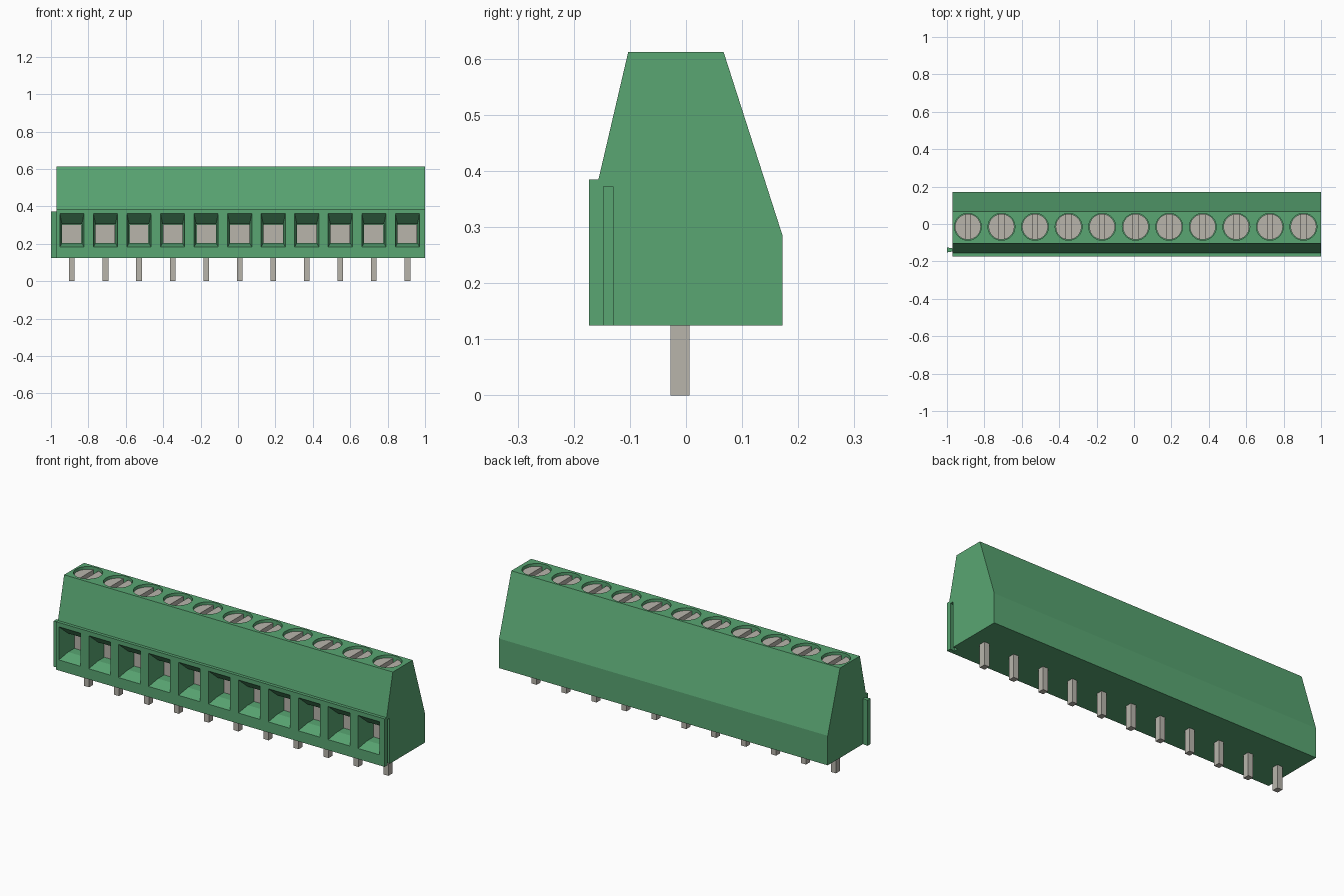
import bpy, bmesh
from mathutils import Matrix

cube = bpy.data.objects.get("Cube")
if cube:
    bpy.data.objects.remove(cube, do_unlink=True)

COUNT, PITCH, FIRST = 11, 0.1794, -0.888
CENTRES = [FIRST + i * PITCH for i in range(COUNT)]
LEFT, RIGHT, BASE = 1.0, -0.97, 0.125
SCREW_Y = -0.015


def material(name, rgb):
    m = bpy.data.materials.new(name)
    m.use_nodes = True
    m.diffuse_color = (*rgb, 1)
    m.node_tree.nodes["Principled BSDF"].inputs["Base Color"].default_value = (*rgb, 1)
    return m


GREEN = material("green plastic", (0.10, 0.38, 0.17))
METAL = material("grey metal", (0.48, 0.46, 0.41))


def finish(name, bm, mat):
    bmesh.ops.recalc_face_normals(bm, faces=bm.faces)
    mesh = bpy.data.meshes.new(name)
    bm.to_mesh(mesh)
    bm.free()
    mesh.materials.append(mat)
    ob = bpy.data.objects.new(name, mesh)
    bpy.context.collection.objects.link(ob)
    return ob


def loft(bm, a, b):
    """Closed solid between two matching loops of points."""
    va, vb = [bm.verts.new(p) for p in a], [bm.verts.new(p) for p in b]
    bm.faces.new(va)
    bm.faces.new(vb[::-1])
    for i in range(len(va)):
        j = (i + 1) % len(va)
        bm.faces.new((va[i], vb[i], vb[j], va[j]))


def box(bm, x0, x1, y0, y1, z0, z1):
    ring = [(x0, y0), (x1, y0), (x1, y1), (x0, y1)]
    loft(bm, [(x, y, z0) for x, y in ring], [(x, y, z1) for x, y in ring])


def cylinder(bm, x, y, z0, z1, radius):
    bmesh.ops.create_cone(bm, cap_ends=True, segments=32, radius1=radius, radius2=radius,
                          depth=z1 - z0, matrix=Matrix.Translation((x, y, (z0 + z1) / 2)))


def dovetail(bm, x0, x1, z0, z1):
    """Upright key, narrow at x1 and wide at x0."""
    ring = [(x0, -0.152), (x1, -0.147), (x1, -0.130), (x0, -0.125)]
    loft(bm, [(x, y, z0) for x, y in ring], [(x, y, z1) for x, y in ring])


def cut(target, bm):
    cutter = finish("cutter", bm, GREEN)
    cutter.hide_render = True
    mod = target.modifiers.new("cut", "BOOLEAN")
    mod.operation, mod.solver, mod.object = "DIFFERENCE", "EXACT", cutter
    bpy.context.view_layer.update()
    graph = bpy.context.evaluated_depsgraph_get()
    mesh = bpy.data.meshes.new_from_object(target.evaluated_get(graph))
    target.modifiers.clear()
    target.data = mesh
    bpy.data.objects.remove(cutter, do_unlink=True)


# Housing: side profile run along the length
profile = [(-0.173, BASE), (-0.173, 0.385), (-0.156, 0.385), (-0.103, 0.612),
           (0.067, 0.612), (0.172, 0.285), (0.172, BASE)]
bm = bmesh.new()
loft(bm, [(RIGHT, y, z) for y, z in profile], [(LEFT, y, z) for y, z in profile])
housing = finish("housing", bm, GREEN)

# Tapered wire entries
bm = bmesh.new()
for x in CENTRES:
    def mouth(y, half, z0, z1):
        return [(x - half, y, z0), (x + half, y, z0), (x + half, y, z1), (x - half, y, z1)]
    loft(bm, mouth(-0.18, 0.066, 0.180, 0.368), mouth(-0.11, 0.053, 0.204, 0.305))
cut(housing, bm)

bm = bmesh.new()
for x in CENTRES:
    box(bm, x - 0.053, x + 0.053, -0.115, -0.05, 0.204, 0.305)
cut(housing, bm)

# Screw wells and the joining slot in the left end
bm = bmesh.new()
for x in CENTRES:
    cylinder(bm, x, SCREW_Y, 0.55, 0.65, 0.072)
dovetail(bm, LEFT - 0.027, LEFT + 0.001, BASE - 0.01, 0.372)
cut(housing, bm)

# Joining rib on the right end
bm = bmesh.new()
dovetail(bm, -1.0, RIGHT, BASE, 0.372)
finish("joining_rib", bm, GREEN)

for n, x in enumerate(CENTRES, 1):
    # Slotted screw head
    bm = bmesh.new()
    cylinder(bm, x, SCREW_Y, 0.55, 0.598, 0.069)
    screw = finish(f"screw_{n}", bm, METAL)
    bm = bmesh.new()
    box(bm, x - 0.014, x + 0.014, SCREW_Y - 0.1, SCREW_Y + 0.1, 0.575, 0.65)
    cut(screw, bm)

    # Solder pin
    bm = bmesh.new()
    box(bm, x - 0.015, x + 0.015, -0.028, 0.006, 0, BASE + 0.01)
    finish(f"pin_{n}", bm, METAL)

    # Clamp plate at the back of the wire entry
    bm = bmesh.new()
    box(bm, x - 0.052, x + 0.052, -0.059, -0.051, 0.205, 0.304)
    finish(f"clamp_{n}", bm, METAL)
